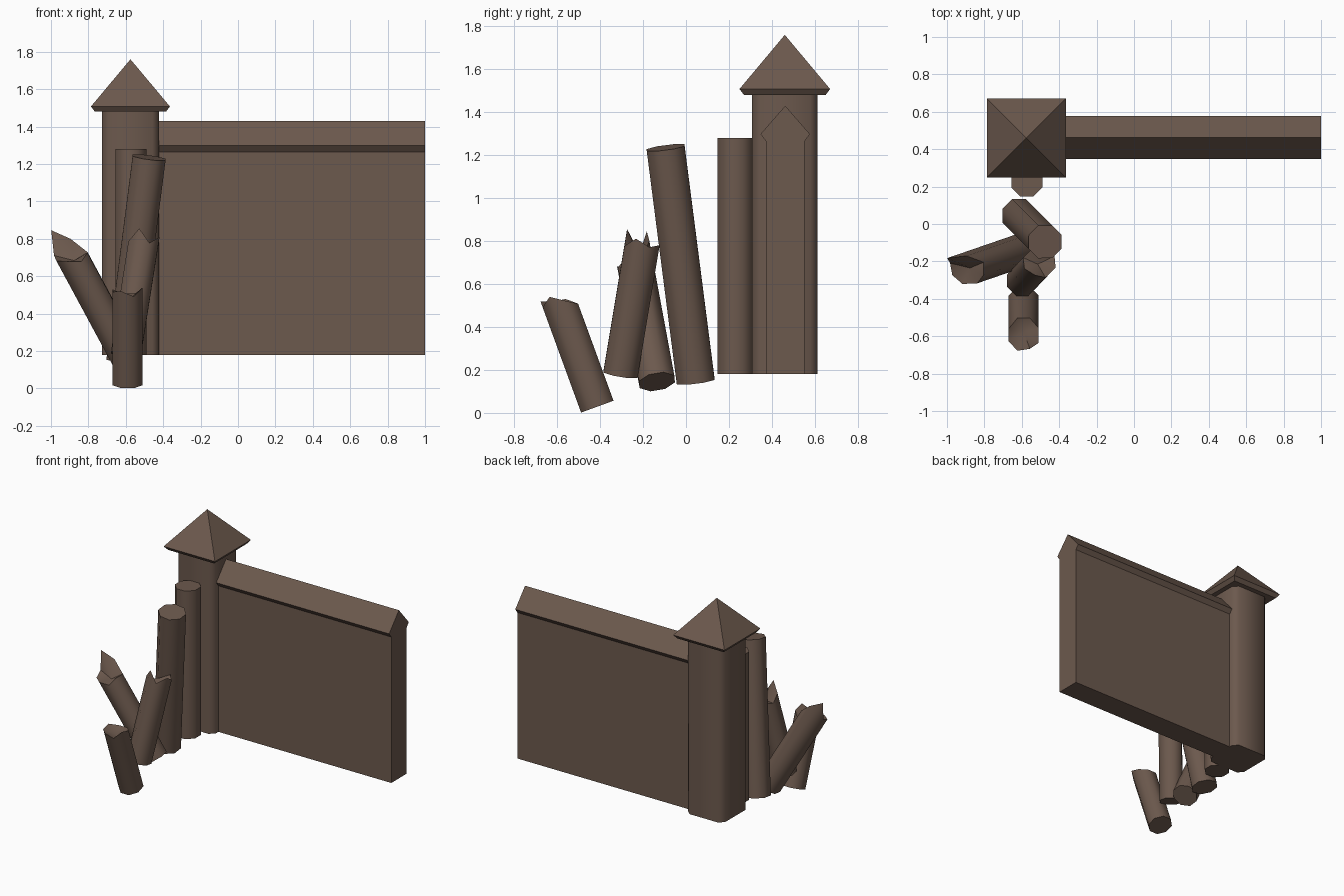
import bpy, bmesh, math
from mathutils import Vector

if "Cube" in bpy.data.objects:
    bpy.data.objects.remove(bpy.data.objects["Cube"])

brown = bpy.data.materials.new("dark_brown_wood")
brown.diffuse_color = (0.15, 0.10, 0.075, 1)
brown.use_nodes = True
brown.node_tree.nodes["Principled BSDF"].inputs["Base Color"].default_value = brown.diffuse_color


def finish(name, bm, smooth=None):
    bmesh.ops.recalc_face_normals(bm, faces=bm.faces)
    me = bpy.data.meshes.new(name)
    bm.to_mesh(me)
    bm.free()
    me.materials.append(brown)
    if smooth:
        me.shade_smooth()
        me.set_sharp_from_angle(angle=math.radians(smooth))
    ob = bpy.data.objects.new(name, me)
    bpy.context.collection.objects.link(ob)
    return ob


def loft(bm, rings):
    """Skin a list of closed point rings; return the vertex rings."""
    vr = [[bm.verts.new(p) for p in r] for r in rings]
    n = len(vr[0])
    for a, b in zip(vr, vr[1:]):
        for i in range(n):
            j = (i + 1) % n
            bm.faces.new((a[i], a[j], b[j], b[i]))
    return vr


def square(cx, cy, h, z):
    return [(cx + sx * h, cy + sy * h, z) for sx, sy in ((1, 1), (-1, 1), (-1, -1), (1, -1))]


def log(name, base, top, r, jag=None):
    """Eight-sided log; jag moves each top rim point along the axis."""
    base, top = Vector(base), Vector(top)
    d = (top - base).normalized()
    q = Vector((0, 0, 1)).rotation_difference(d)
    rim = [q @ Vector((r * math.cos(a), r * math.sin(a), 0))
           for a in (math.radians(22.5 + 45 * i) for i in range(8))]
    bm = bmesh.new()
    lo, hi = loft(bm, [[base + p for p in rim],
                       [top + p + d * j for p, j in zip(rim, jag or [0] * 8)]])
    bm.faces.new(lo[::-1])
    if jag:  # splintered end sinks to a hollow centre
        c = bm.verts.new(top - d * 0.03)
        for i in range(8):
            bm.faces.new((hi[i], hi[(i + 1) % 8], c))
    else:
        bm.faces.new(hi)
    finish(name, bm, 50)


# Wall panel with a ridged coping, one extruded profile
half = [(0.09, 0.18), (0.09, 1.265), (0.115, 1.298)]
profile = half + [(0, 1.43)] + [(-y, z) for y, z in reversed(half)]
bm = bmesh.new()
a, b = loft(bm, [[(x, 0.462 + y, z) for y, z in profile] for x in (-0.5, 1.0)])
bm.faces.new(a)
bm.faces.new(b)
finish("wall_with_coping", bm)

# Corner post with chamfered edges
PX, PY, H, C = -0.575, 0.46, 0.153, 0.035
corners = [(H, H - C), (H - C, H), (C - H, H), (-H, H - C),
           (-H, C - H), (C - H, -H), (H - C, -H), (H, C - H)]
bm = bmesh.new()
a, b = loft(bm, [[(PX + x, PY + y, z) for x, y in corners] for z in (0.18, 1.485)])
bm.faces.new(a)
bm.faces.new(b)
finish("post", bm, 50)

# Pyramid cap with sloped underside
bm = bmesh.new()
a, b = loft(bm, [square(PX, PY, 0.19, 1.48), square(PX, PY, 0.211, 1.508)])
bm.faces.new(a)
tip = bm.verts.new((PX, PY, 1.76))
for i in range(4):
    bm.faces.new((b[i], b[(i + 1) % 4], tip))
finish("post_cap", bm)

# Whole logs
log("upright_log", (-0.573, 0.23, 0.18), (-0.573, 0.23, 1.28), 0.09)
log("leaning_log", (-0.615, 0.045, 0.147), (-0.475, -0.095, 1.235), 0.096)

# Broken logs with splintered tops
log("broken_log_left", (-0.585, -0.135, 0.145), (-0.89, -0.24, 0.71), 0.09,
    [-0.03, 0.07, 0.16, 0.04, 0.02, 0.0, -0.04, -0.02])
log("broken_log_middle", (-0.6, -0.305, 0.18), (-0.51, -0.21, 0.75), 0.087,
    [0.04, 0.05, 0.0, -0.02, 0.02, 0.09, 0.02, 0.07])
log("broken_log_front", (-0.59, -0.413, 0.029), (-0.59, -0.585, 0.50), 0.087,
    [0.01, -0.02, -0.02, 0.02, 0.03, 0.05, 0.02, 0.055])
